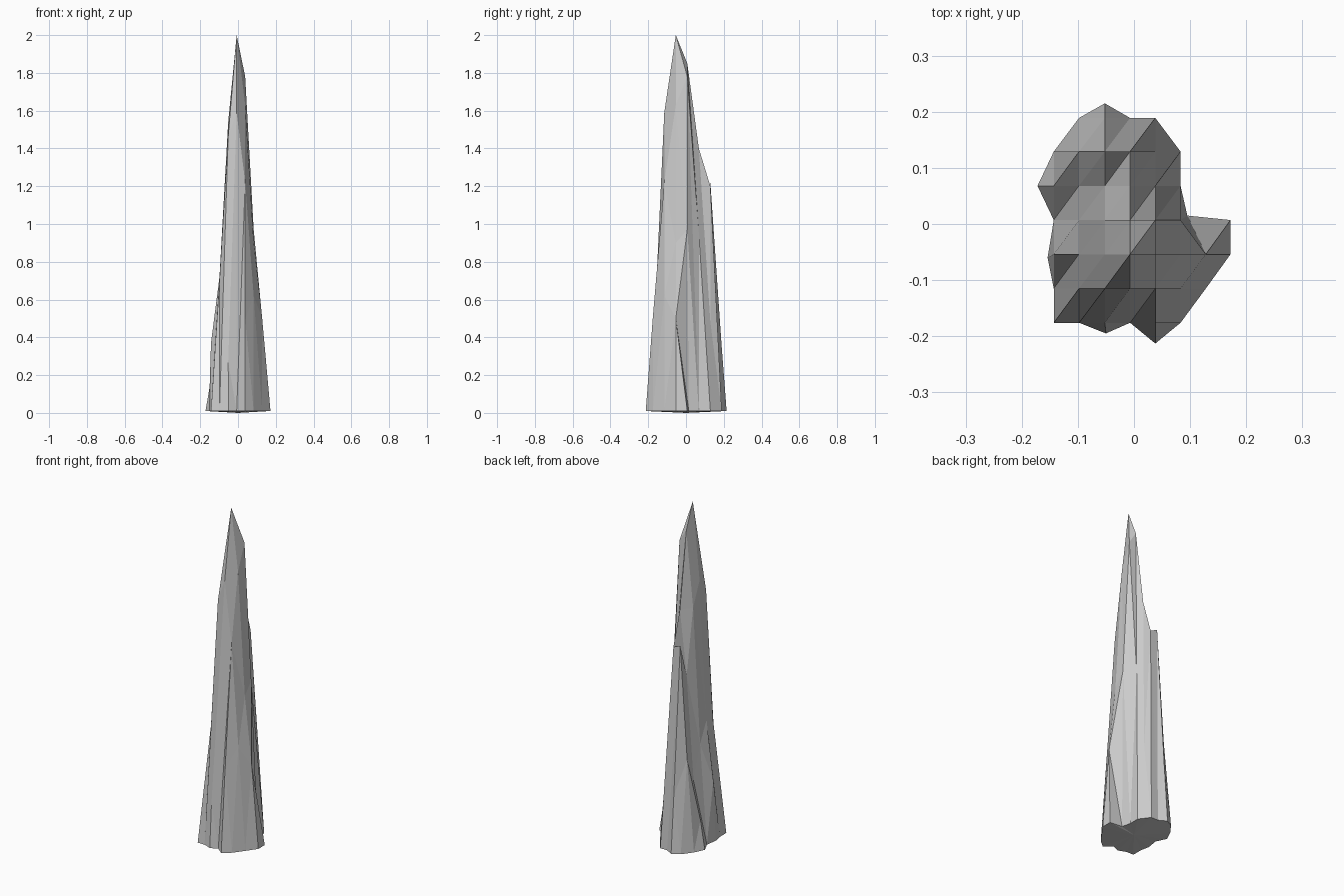
import bpy, bmesh

if "Cube" in bpy.data.objects:
    bpy.data.objects.remove(bpy.data.objects["Cube"])

# Faceted rock spire: a coarse height grid, N = outside the footprint, B = ground edge
N, B = None, 0.01
XS = [-0.143, -0.098, -0.052, -0.007, 0.038, 0.083, 0.128, 0.172]
YS = [-0.176, -0.115, -0.054, 0.007, 0.068, 0.129, 0.189]
H = [
    [B,    B,    0.27, B,    0.50, B,    N,    N],
    [B,    0.70, 1.46, 1.59, 1.22, 0.62, B,    N],
    [0.37, 0.72, 1.54, 2.00, 1.63, 0.90, 0.50, B],
    [B,    0.60, 1.40, 1.85, 1.78, 0.97, N,    B],
    [0.18, 0.40, 1.02, 1.40, 0.95, B,    N,    N],
    [B,    0.55, 1.22, 1.20, 0.48, B,    N,    N],
    [N,    B,    0.35, B,    B,    N,    N,    N],
]

bm = bmesh.new()
grid = {}
for j, y in enumerate(YS):
    for i, x in enumerate(XS):
        if H[j][i] is not None:
            grid[i, j] = bm.verts.new((x, y, H[j][i]))

# Sloping facets of the grid, split along one diagonal
for j in range(len(YS) - 1):
    for i in range(len(XS) - 1):
        a, b, c, d = (grid.get(k) for k in
                      ((i, j), (i + 1, j), (i + 1, j + 1), (i, j + 1)))
        present = [v for v in (a, b, c, d) if v]
        if len(present) == 4:
            bm.faces.new((a, b, c))
            bm.faces.new((a, c, d))
        elif len(present) == 3:
            bm.faces.new(present)


# Pointed buttresses at the foot: tip position and chain of grid points behind it
def foot(x, y, chain):
    tip = bm.verts.new((x, y, B))
    for p, q in zip(chain, chain[1:]):
        bm.faces.new((grid[p], grid[q], tip))


foot(-0.052, 0.215, [(1, 6), (2, 6), (3, 6)])
foot(-0.050, -0.195, [(1, 0), (2, 0), (3, 0)])
foot(0.038, -0.213, [(3, 0), (4, 0), (5, 0)])
foot(-0.154, -0.060, [(0, 1), (0, 2), (0, 3)])
foot(-0.172, 0.068, [(0, 3), (0, 4), (0, 5)])
foot(0.095, 0.015, [(5, 4), (5, 3), (6, 2), (7, 3)])

# Underside, very slightly bulged down to the ground
center = bm.verts.new((0, 0, 0))
for e in [e for e in bm.edges if e.is_boundary]:
    bm.faces.new((e.verts[0], e.verts[1], center))
bmesh.ops.recalc_face_normals(bm, faces=bm.faces[:])

mesh = bpy.data.meshes.new("rock_spire")
bm.to_mesh(mesh)
bm.free()
bpy.context.collection.objects.link(bpy.data.objects.new("rock_spire", mesh))
